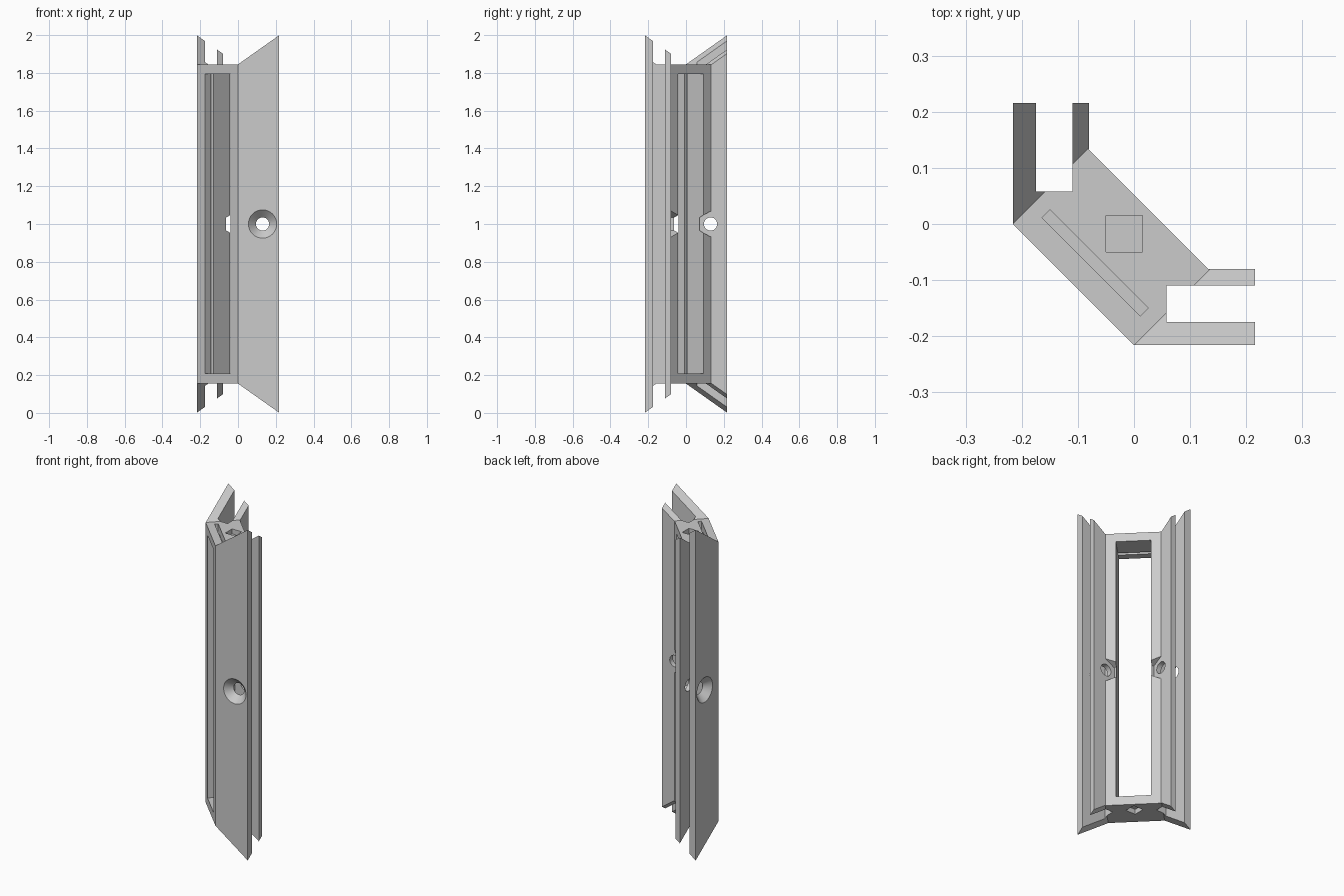
import bpy, bmesh, math
from mathutils import Matrix, Vector

if "Cube" in bpy.data.objects:
    bpy.data.objects.remove(bpy.data.objects["Cube"])

E = 0.216            # half extent of the section
FLAT = 0.155         # height of the flat lower end
D = math.sqrt(0.5)
X, Y, Z = Vector((1, 0, 0)), Vector((0, 1, 0)), Vector((0, 0, 1))
T, N = Vector((D, -D, 0)), Vector((D, D, 0))   # along and out of the diagonal web
swap = lambda p: Vector((p.y, p.x, p.z))       # mirror across the diagonal


def loft(name, ring_a, ring_b, a, b, axes, mirrored=False):
    """Solid between two matching outlines at depths a and b."""
    bm = bmesh.new()
    rings = []
    for ring, w in ((ring_a, a), (ring_b, b)):
        pts = [axes[0] * u + axes[1] * v + axes[2] * w for u, v in ring]
        rings.append([bm.verts.new(swap(p) if mirrored else p) for p in pts])
    n = len(ring_a)
    for ring in rings:
        bm.faces.new(ring)
    for i in range(n):
        j = (i + 1) % n
        bm.faces.new((rings[0][i], rings[0][j], rings[1][j], rings[1][i]))
    bmesh.ops.recalc_face_normals(bm, faces=bm.faces)
    me = bpy.data.meshes.new(name)
    bm.to_mesh(me)
    bm.free()
    ob = bpy.data.objects.new(name, me)
    bpy.context.scene.collection.objects.link(ob)
    return ob


def prism(name, pts, a, b, axes, mirrored=False):
    return loft(name, pts, pts, a, b, axes, mirrored)


def rect(u0, u1, v0, v1):
    return [(u0, v0), (u1, v0), (u1, v1), (u0, v1)]


def circle(r, n, cx=0.13, cz=1.0):
    return [(cx + r * math.sin(i * math.tau / n), cz + r * math.cos(i * math.tau / n))
            for i in range(n)]


# Double-channel section, half drawn and then mirrored across the diagonal
half = [(0, -E), (E, -E), (E, -0.175), (0.058, -0.175), (0.058, -0.11),
        (E, -0.11), (E, -0.08), (0.132, -0.08)]
section = half + [(y, x) for x, y in reversed(half)]
post = prism("corner_post", section, 0, 2, (X, Y, Z))

cutters = []
# Mitred ends: flat over the web, 45 degrees across the flanges
for s in (1, -1):
    end = [(t, 1 + s * (1 - FLAT + h)) for t, h in
           ((-E * D, 0), (E * D, 0), (E * D + 0.3, 0.3), (-E * D - 0.3, 0.3))]
    cutters.append(prism("end_cutter", end, -0.6, 0.6, (T, Z, N)))
    # Blind square socket in each end
    z = 1 + s * (1 - FLAT)
    cutters.append(prism("socket_cutter", rect(-0.05, 0.015, -0.05, 0.015),
                         z - s * 0.03, z + s * 0.1, (X, Y, Z)))

# Long window through the web, and the slot for a pane open at the top
cutters.append(prism("window_cutter", rect(-0.095, 0.095, 0.208, 1.795),
                     -0.4, 0.4, (T, Z, N)))
cutters.append(prism("pane_slot_cutter", rect(-0.124, 0.124, 0.185, 2.1),
                     -0.108, -0.088, (T, Z, N)))

# Screw hole, countersink and hexagonal nut pocket on each arm
for m in (False, True):
    axes = (X, Z, Y)
    cutters.append(prism("bore_cutter", circle(0.035, 32), -0.3, -0.05, axes, m))
    cutters.append(loft("countersink_cutter", circle(0.085, 32), circle(0.035, 32),
                        -E - 0.01, -0.176, axes, m))
    cutters.append(prism("nut_cutter", circle(0.068, 6), -0.08, 0.04, axes, m))

for c in cutters:
    c.hide_render = True
    mod = post.modifiers.new(c.name, 'BOOLEAN')
    mod.operation = 'DIFFERENCE'
    mod.solver = 'EXACT'
    mod.object = c

# Bake the cuts and drop the cutters
deps = bpy.context.evaluated_depsgraph_get()
mesh = bpy.data.meshes.new_from_object(post.evaluated_get(deps))
post.modifiers.clear()
post.data = mesh
for c in cutters:
    bpy.data.objects.remove(c)

# Single grey finish
grey = bpy.data.materials.new("plain_grey")
grey.use_nodes = True
colour = (0.6, 0.6, 0.6, 1)
grey.diffuse_color = colour
grey.node_tree.nodes["Principled BSDF"].inputs["Base Color"].default_value = colour
mesh.materials.clear()
mesh.materials.append(grey)

bpy.ops.object.select_all(action='DESELECT')
post.select_set(True)
bpy.context.view_layer.objects.active = post
bpy.ops.object.shade_smooth_by_angle(angle=math.radians(30))
